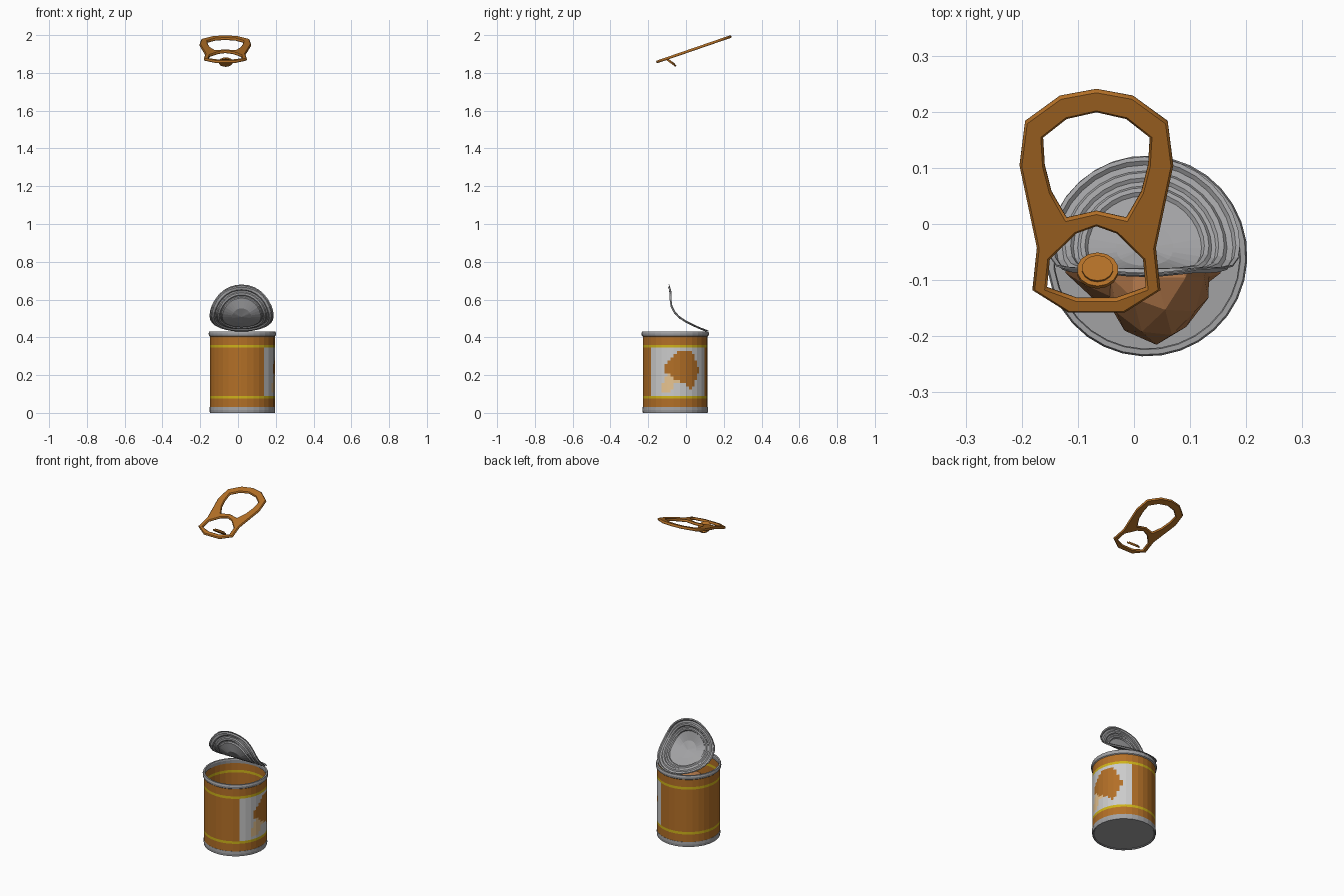
import bpy, bmesh, random
from math import sin, cos, pi, radians, sqrt
from mathutils import Vector, Matrix

if "Cube" in bpy.data.objects:
    bpy.data.objects.remove(bpy.data.objects["Cube"])

random.seed(4)
CX, CY = 0.023, -0.057      # can axis
N = 32                      # sides of the can
START = radians(-47.8)      # first edge of the white label panel


def mat(name, r, g, b):
    m = bpy.data.materials.new(name)
    m.diffuse_color = (r, g, b, 1)
    m.use_nodes = True
    m.node_tree.nodes["Principled BSDF"].inputs["Base Color"].default_value = m.diffuse_color
    return m


ORANGE = mat("orange", 0.45, 0.16, 0.02)
YELLOW = mat("yellow", 0.62, 0.45, 0.01)
WHITE = mat("white", 0.85, 0.85, 0.85)
BEIGE = mat("beige", 0.8, 0.55, 0.28)
GREY = mat("grey", 0.36, 0.36, 0.37)
MEAT = mat("meat", 0.45, 0.19, 0.07)


def make(name, verts, faces, mats):
    me = bpy.data.meshes.new(name)
    me.from_pydata(verts, [], faces)
    for m in mats:
        me.materials.append(m)
    ob = bpy.data.objects.new(name, me)
    bpy.context.collection.objects.link(ob)
    return ob


def lathe(name, profile, closed=False):
    """Turn (radius, z) points around the can axis; radius 0 ends close as a fan."""
    verts = [(CX + r * cos(START + 2 * pi * k / N), CY + r * sin(START + 2 * pi * k / N), z)
             for r, z in profile for k in range(N)]
    n = len(profile)
    faces = [(i * N + k, i * N + (k + 1) % N, (i + 1) % n * N + (k + 1) % N, (i + 1) % n * N + k)
             for i in range(n if closed else n - 1) for k in range(N)]
    ob = make(name, verts, faces, [GREY])
    bm = bmesh.new()
    bm.from_mesh(ob.data)
    bmesh.ops.remove_doubles(bm, verts=bm.verts, dist=1e-5)
    bmesh.ops.recalc_face_normals(bm, faces=bm.faces)
    bm.to_mesh(ob.data)
    bm.free()
    return ob


# top rim and base of the can
lathe("can_rim", [(0.171, 0.403), (0.177, 0.408), (0.179, 0.42), (0.176, 0.43),
                  (0.167, 0.43), (0.165, 0.422), (0.167, 0.403)], True)
lathe("can_base", [(0, 0.014), (0.168, 0.014), (0.168, 0.03), (0.173, 0.03),
                   (0.174, 0.015), (0.172, 0), (0.166, 0), (0.163, 0.004), (0, 0.004)])

# label wall: each of the 32 sides is split in two so the picture can be set in small tiles
C = 2 * N
zs = [0.025, 0.075, 0.09] + [0.09 + 0.017 * i for i in range(1, 16)] + [0.36, 0.408]
corner = [Vector((cos(START + 2 * pi * k / N), sin(START + 2 * pi * k / N))) * 0.172 for k in range(N)]
ring = []
for k in range(N):
    ring += [corner[k], (corner[k] + corner[(k + 1) % N]) / 2]
roast = {1: (9, 13), 2: (8, 14), 3: (7, 14), 4: (6, 15), 5: (5, 15), 6: (5, 16), 7: (5, 16),
         8: (7, 15), 9: (8, 15), 10: (10, 14), 11: (12, 14), 12: (13, 13)}
bone = {8: (6, 6), 9: (5, 7), 10: (5, 9), 11: (4, 7), 12: (4, 7), 13: (4, 6)}
verts = [(CX + p.x, CY + p.y, z) for z in zs for p in ring]
faces, tint = [], []
for i in range(len(zs) - 1):
    row = 16 - i            # picture rows count down from the upper stripe
    for k in range(C):
        faces.append((i * C + k, i * C + (k + 1) % C, (i + 1) * C + (k + 1) % C, (i + 1) * C + k))
        c = 0
        if i in (1, 17):
            c = 1
        elif 2 <= i <= 16 and k < 20:
            a, b = roast.get(row, (99, 0))
            d, e = bone.get(row, (99, 0))
            c = 0 if a <= k <= b else 3 if d <= k <= e else 2
        tint.append(c)
label = make("can_label", verts, faces, [ORANGE, YELLOW, WHITE, BEIGE])
for f, c in zip(label.data.polygons, tint):
    f.material_index = c


# chunks of food in the can
def chunk(name, centre, size, jitter, sub):
    bm = bmesh.new()
    bmesh.ops.create_icosphere(bm, subdivisions=sub, radius=1)
    for v in bm.verts:
        v.co *= 1 + random.uniform(-jitter, jitter)
        v.co = Vector(centre) + Vector(c * s for c, s in zip(v.co, size))
    me = bpy.data.meshes.new(name)
    bm.to_mesh(me)
    bm.free()
    me.materials.append(MEAT)
    bpy.context.collection.objects.link(bpy.data.objects.new(name, me))


chunk("food_main", (0.04, -0.095, 0.2), (0.095, 0.115, 0.165), 0.06, 2)
chunk("food_side", (0.015, -0.055, 0.17), (0.14, 0.1, 0.15), 0.06, 2)

# peeled lid: a ridged disc rolled along a side profile (y, z) starting at the hinge
path = [Vector(p) for p in [(0.118, 0.43), (0.06, 0.453), (0, 0.482), (-0.035, 0.505), (-0.06, 0.53),
                            (-0.078, 0.565), (-0.083, 0.605), (-0.083, 0.645), (-0.094, 0.678)]]
R = 0.17
lens = [(b - a).length for a, b in zip(path, path[1:])]
total = sum(lens)


def along(t):
    s = min(max(t, 0), 1) * total
    for a, b, l in zip(path, path[1:], lens):
        if s <= l + 1e-7:
            return a.lerp(b, s / l)
        s -= l
    return path[-1]


rings = [(1, 0.004), (0.96, 0.004), (0.93, -0.003), (0.86, -0.003), (0.83, 0.003), (0.78, 0.003),
         (0.75, -0.002), (0.70, -0.002), (0.67, 0.003), (0.63, 0.003), (0.60, -0.003), (0.3, -0.003)]
verts = []
for r, h in rings + [(0, -0.003)]:
    for k in range(N if r else 1):
        a = 2 * pi * k / N
        t = (1 - r * sin(a)) / 2
        p, d = along(t), (along(t + 0.06) - along(t - 0.06)).normalized()
        p = p + Vector((d.y, -d.x)) * h
        verts.append((CX - 0.004 + R * r * cos(a), p.x, p.y))
n = len(rings)
faces = [(i * N + k, i * N + (k + 1) % N, (i + 1) * N + (k + 1) % N, (i + 1) * N + k)
         for i in range(n - 1) for k in range(N)]
faces += [((n - 1) * N + k, (n - 1) * N + (k + 1) % N, n * N) for k in range(N)]
lid = make("peeled_lid", verts, faces, [GREY])
sol = lid.modifiers.new("thickness", "SOLIDIFY")
sol.thickness = 0.003
sol.offset = 0

# pull tab floating above: half outlines mirrored, filled as a plate with two holes
TILT = radians(19)
outer = [(0, 0.24), (0.065, 0.228), (0.127, 0.183), (0.137, 0.105), (0.106, -0.042), (0.114, -0.117), (0.05, -0.157)]
grip_hole = [(0, 0.2), (0.053, 0.188), (0.095, 0.155), (0.092, 0.105), (0.08, 0.058), (0.053, 0.011), (0, 0.023)]
nose_hole = [(0, -0.003), (0.036, -0.016), (0.083, -0.062), (0.088, -0.113), (0.035, -0.132)]
cu = bpy.data.curves.new("pull_tab", "CURVE")
cu.dimensions, cu.fill_mode = "2D", "BOTH"
cu.extrude, cu.bevel_depth, cu.bevel_resolution, cu.offset = 0.003, 0.004, 0, -0.004
for half in (outer, grip_hole, nose_hole):
    pts = half + [(-x, y) for x, y in reversed(half) if x > 0]
    sp = cu.splines.new("POLY")
    sp.points.add(len(pts) - 1)
    for q, (x, y) in zip(sp.points, pts):
        q.co = (x, y / cos(TILT), 0, 1)
    sp.use_cyclic_u = True
cu.materials.append(ORANGE)
tab = bpy.data.objects.new("pull_tab", cu)
bpy.context.collection.objects.link(tab)
tab.location, tab.rotation_euler = (-0.067, 0, 1.911), (TILT, 0, 0)
bpy.context.view_layer.objects.active = tab
tab.select_set(True)
bpy.ops.object.convert(target="MESH")

# rivet tongue bent down inside the nose hole
for name, r, depth, lift in (("rivet_disc", 0.037, 0.008, 0), ("rivet_cap", 0.028, 0.006, 0.005)):
    rot = Matrix.Rotation(radians(-36), 4, "X")
    pos = Vector((-0.065, -0.083, 1.857)) + rot @ Vector((0, 0, lift))
    bpy.ops.mesh.primitive_cylinder_add(vertices=14, radius=r, depth=depth, location=pos,
                                        rotation=(radians(-36), 0, 0))
    ob = bpy.context.object
    ob.name = name
    ob.data.materials.append(ORANGE)
